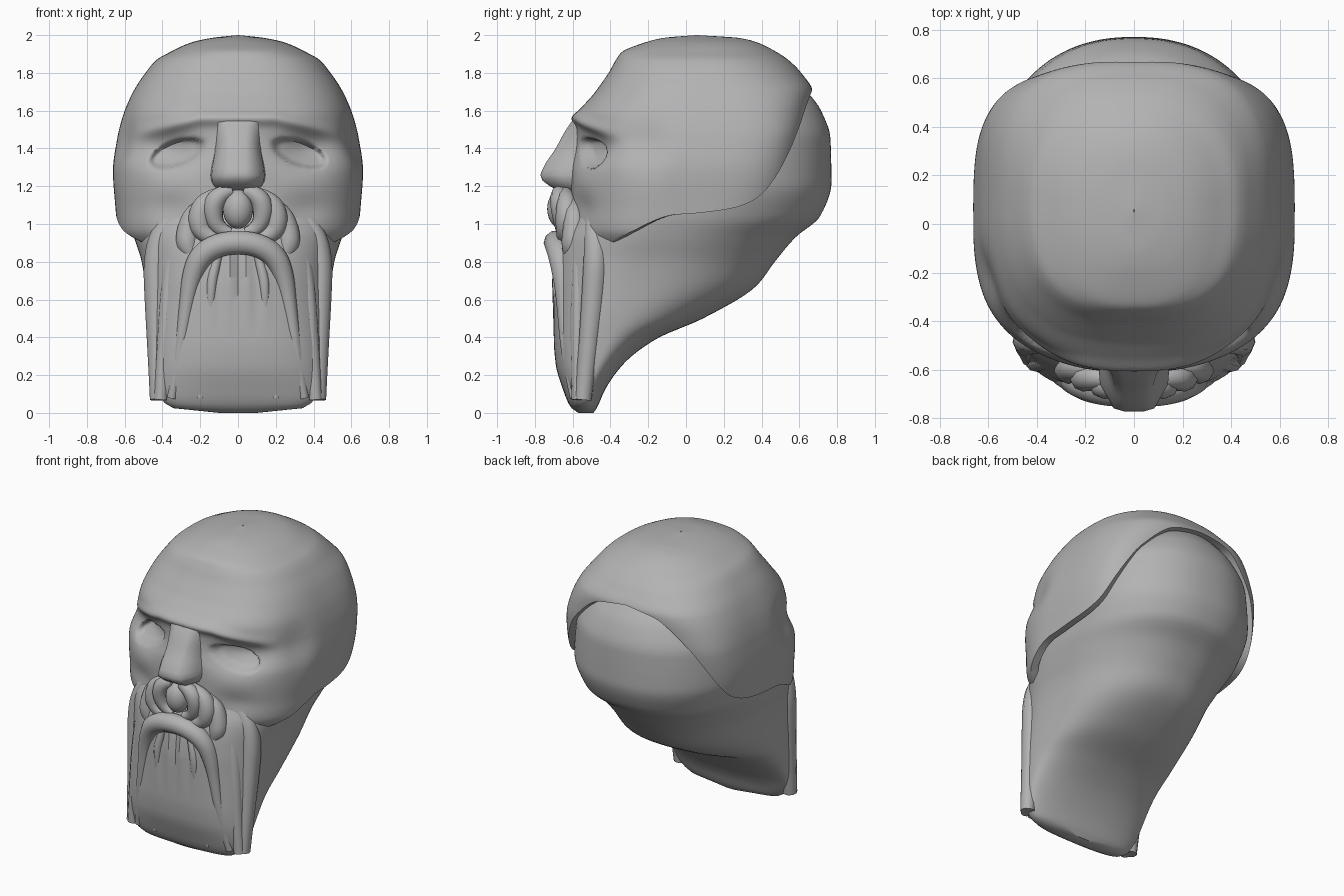
import bpy, bmesh, math
from mathutils import Vector

if "Cube" in bpy.data.objects:
    bpy.data.objects.remove(bpy.data.objects["Cube"])

grey = bpy.data.materials.new("stone grey")
grey.diffuse_color = (0.45, 0.45, 0.45, 1)
grey.use_nodes = True
grey.node_tree.nodes["Principled BSDF"].inputs["Base Color"].default_value = grey.diffuse_color


def finish(ob, angle=40):
    ob.data.materials.clear()
    ob.data.materials.append(grey)
    bpy.ops.object.select_all(action='DESELECT')
    ob.select_set(True)
    bpy.context.view_layer.objects.active = ob
    bpy.ops.object.shade_smooth_by_angle(angle=math.radians(angle))
    return ob


def lookup(table, k):
    """Smooth, overshoot-free interpolation in rows of (key, values...)."""
    if k <= table[0][0]:
        return table[0][1:]
    if k >= table[-1][0]:
        return table[-1][1:]
    i = next(i for i in range(len(table) - 1) if k <= table[i + 1][0])
    a, b = table[i], table[i + 1]
    h = b[0] - a[0]
    f = (k - a[0]) / h

    def slope(j, c):
        j = max(0, min(len(table) - 2, j))
        return (table[j + 1][c] - table[j][c]) / (table[j + 1][0] - table[j][0])

    def tangent(j, c):
        s, t = slope(j - 1, c), slope(j, c)
        return 2 * s * t / (s + t) if s * t > 0 else 0

    return [(1 + 2 * f) * (1 - f) ** 2 * a[c] + f * (1 - f) ** 2 * h * tangent(i, c)
            + f * f * (3 - 2 * f) * b[c] + f * f * (f - 1) * h * tangent(i + 1, c)
            for c in range(1, len(a))]


def section(row, th, z, nf, nb):
    """Point on a rounded section; th = 0 at the front, pi at the back."""
    yf, yb, w, yc = row
    c, s = math.cos(th), math.sin(th)
    n = nf if c > 0 else nb
    x = math.copysign(w * abs(s) ** (2 / n), s)
    r = abs(c) ** (2 / n)
    return Vector((x, yc + (yf - yc) * r if c > 0 else yc + (yb - yc) * r, z))


def grid(name, point, cols, rows, caps=False, angle=40, drop=None):
    """Closed-around surface from point(column angle, row fraction)."""
    bm = bmesh.new()
    rings = [[bm.verts.new(point(2 * math.pi * i / cols, j / rows))
              for i in range(cols)] for j in range(rows + 1)]
    for a, b in zip(rings, rings[1:]):
        for i in range(cols):
            k = (i + 1) % cols
            bm.faces.new((a[i], a[k], b[k], b[i]))
    if caps:
        bm.faces.new(rings[0][::-1])
        bm.faces.new(rings[-1])
    bmesh.ops.remove_doubles(bm, verts=bm.verts, dist=0.0004)
    bmesh.ops.recalc_face_normals(bm, faces=bm.faces)
    if drop:
        hidden = [f for f in bm.faces if drop(f.calc_center_median())]
        bmesh.ops.delete(bm, geom=hidden, context='FACES')
    me = bpy.data.meshes.new(name)
    bm.to_mesh(me)
    bm.free()
    ob = bpy.data.objects.new(name, me)
    bpy.context.collection.objects.link(ob)
    return finish(ob, angle)


def strand(name, pts, thick, mirror=True):
    """Smooth tapered roll through (x, y, z, radius) points."""
    cu = bpy.data.curves.new(name, 'CURVE')
    cu.dimensions = '3D'
    cu.bevel_depth = thick
    cu.bevel_resolution = 3
    cu.use_fill_caps = True
    cu.resolution_u = 6
    for side in ((1, -1) if mirror else (1,)):
        sp = cu.splines.new('NURBS')
        sp.points.add(len(pts) - 1)
        for p, (x, y, z, r) in zip(sp.points, pts):
            p.co = (x * side, y, z, 1)
            p.radius = r
        sp.use_endpoint_u = True
        sp.order_u = 3
    ob = bpy.data.objects.new(name, cu)
    bpy.context.collection.objects.link(ob)
    bpy.ops.object.select_all(action='DESELECT')
    ob.select_set(True)
    bpy.context.view_layer.objects.active = ob
    bpy.ops.object.convert(target='MESH')
    return finish(bpy.context.view_layer.objects.active, 50)


# Back of head, neck and beard core: z, front y, back y, half width, widest y
CORE = [(0.0, -.57, -.49, .10, -.53), (.03, -.61, -.47, .36, -.54), (.12, -.65, -.43, .43, -.52),
        (.26, -.69, -.33, .455, -.47), (.39, -.70, -.16, .465, -.42), (.5, -.70, .09, .475, -.37),
        (.67, -.70, .37, .49, -.28), (.8, -.69, .47, .51, -.2), (.93, -.66, .58, .55, -.1),
        (1.04, -.6, .71, .58, 0), (1.22, -.5, .77, .6, .1), (1.45, -.4, .765, .58, .1),
        (1.6, -.3, .715, .5, .1), (1.75, -.2, .6, .33, .1)]


def core_point(th, t):
    z = 1.75 * t
    p = section(lookup(CORE, z), th, z, 2.6, 2.25)
    # hair grooves combed into the front of the beard
    if p.y < -.5 and abs(p.x) < .2:
        fade = max(0, min(1, (z - .4) / .3, (1 - z) / .15))
        p.y += .012 * math.cos(p.x * 2 * math.pi / .1) * fade * (1 - (p.x / .2) ** 2)
    return p


grid("beard_and_back_of_head", core_point, 160, 70, caps=True,
     drop=lambda c: c.z > 1.15 and (c.y < 0 or c.z > 1.745))

# Face and skull cap shell: as above, plus front and back squareness
SKULL = [(.85, -.55, .45, .53, -.1, 2.5, 3), (.97, -.60, .5, .635, -.06, 2.5, 3.4),
         (1.1, -.61, .55, .65, -.06, 2.4, 3.9), (1.28, -.61, .59, .662, -.05, 2.4, 4.2),
         (1.45, -.585, .625, .64, .05, 2.5, 4), (1.57, -.575, .65, .61, .08, 2.5, 3.5),
         (1.7, -.48, .67, .555, .1, 2.6, 2.9), (1.8, -.41, .61, .49, .1, 2.6, 2.5),
         (1.87, -.37, .54, .43, .1, 2.6, 2.3), (1.91, -.34, .48, .36, .1, 2.5, 2.2),
         (1.96, -.22, .38, .25, .1, 2.3, 2.1), (1.985, -.12, .28, .14, .08, 2, 2),
         (2.0, .05, .06, .003, .055, 2, 2)]
# Height of the shell's lower edge by angle from the front
EDGE = [(0, 1.12), (25, 1.02), (40, .92), (50, .89), (70, .96), (90, 1.05), (108, 1.09),
        (120, 1.14), (135, 1.28), (150, 1.50), (165, 1.68), (180, 1.72)]


def skull_point(th, t):
    deg = math.degrees(th)
    low = lookup(EDGE, min(deg, 360 - deg))[0]
    z = low + (2 - low) * math.sin(max(0, t - .01) / .99 * math.pi / 2)
    *row, nf, nb = lookup(SKULL, z)
    p = section(row, th, z, nf, nb)
    if t == 0:  # rolled-in rim
        p.x, p.y = p.x * .93, p.y * .93
    if p.y < -.1:
        x = abs(p.x)
        # brow ridge, drooping outward above a broad socket hollow
        span = max(0, 1 - (x / .56) ** 4)
        p.y -= .03 * span * math.exp(-((z - 1.56 + .25 * max(0, x - .2)) / .035) ** 2)
        p.y += .08 * math.exp(-((x - .37) / .17) ** 2 - ((z - 1.39) / .1) ** 2)
        # slanted eye opening
        dx, dz = x - .325, z - 1.375
        u, v = .94 * dx - .34 * dz, .34 * dx + .94 * dz
        d = (u / .145) ** 2 + (v / .062) ** 2
        p.y += .05 * min(1, max(0, (1.15 - d) / .4))
        # hollow beneath the cheekbones
        p.y += .02 * math.exp(-((x - .36) / .12) ** 2 - ((z - 1.08) / .08) ** 2)
    # temple hollow
    dent = .025 * math.exp(-((p.y + .22) / .12) ** 2 - ((z - 1.42) / .14) ** 2)
    p.x -= math.copysign(min(dent, abs(p.x) * .2), p.x)
    return p


grid("face_and_skull_cap", skull_point, 220, 110, angle=60)

# Nose: z, front y, half width at the ridge, half width at the base
NOSE = [(1.17, -.66, .075, .10), (1.20, -.72, .09, .125), (1.25, -.772, .085, .14),
        (1.30, -.755, .08, .135), (1.4, -.69, .08, .12), (1.5, -.635, .09, .13), (1.59, -.57, .13, .18)]


def nose_point(th, t):
    z = 1.17 + .42 * t
    yf, a, b = lookup(NOSE, z)
    loop = [(-a, yf + .012), (-a * .5, yf), (a * .5, yf), (a, yf + .012),
            (b, yf + .11), (b * 1.1, -.5), (-b * 1.1, -.5), (-b, yf + .11)]
    x, y = loop[round(th / (2 * math.pi) * 8) % 8]
    return Vector((x, y, z))


grid("nose", nose_point, 8, 14, caps=True, angle=65)


# Rounded tuft under the nose
def tuft_point(th, t):
    r = math.sin(math.pi * t)
    return Vector((.08 * r * math.sin(th), -.66 - .075 * r * math.cos(th), 1.08 - .105 * math.cos(math.pi * t)))


grid("centre_tuft", tuft_point, 24, 14)

# Nested moustache rolls either side of the tuft
strand("inner_moustache_roll", [(.03, -.67, 1.18, .6), (.10, -.67, 1.16, 1), (.14, -.66, 1.08, 1.1),
                                (.11, -.65, .97, .8), (.04, -.65, .95, .6)], .052)
strand("middle_moustache_roll", [(.08, -.64, 1.17, .6), (.17, -.63, 1.13, 1), (.21, -.63, 1.04, 1.2),
                                 (.19, -.63, .95, 1.1), (.12, -.65, .92, .7)], .052)
strand("outer_moustache_roll", [(.14, -.60, 1.14, .5), (.23, -.59, 1.07, 1), (.265, -.59, .97, 1.2),
                                (.27, -.60, .88, 1.2), (.24, -.61, .84, .8)], .052)

# Arched lip roll running into the long inner beard strands
half = [(.11, -.685, .89, 1.3), (.20, -.665, .83, 1.3), (.245, -.65, .72, 1.1), (.27, -.645, .58, .8),
        (.31, -.63, .3, .65), (.35, -.59, .08, .5)]
arch = [(-x, y, z, r) for x, y, z, r in reversed(half)] + [(0, -.69, .905, 1.3)] + half
strand("arched_lip_roll", arch, .05, mirror=False)

# Fine locks hanging below the lip
strand("short_lock", [(.10, -.675, .84, .7), (.135, -.68, .74, 1.1), (.145, -.68, .6, .9), (.145, -.67, .45, .3)], .028)
strand("side_lock", [(.15, -.655, .83, .7), (.20, -.655, .72, 1), (.21, -.65, .45, .9), (.2, -.615, .08, .7)], .028)

# Heavy outer strands from the cheeks to the beard tips
strand("cheek_strand", [(.32, -.50, 1.08, .5), (.40, -.48, .98, .9), (.435, -.475, .82, 1.1), (.43, -.49, .6, 1.05),
                        (.425, -.52, .3, .85), (.42, -.545, .07, .75)], .062)
strand("inner_cheek_strand", [(.27, -.55, 1.0, .5), (.33, -.555, .88, 1), (.36, -.56, .7, 1.1),
                              (.385, -.57, .4, 1), (.41, -.57, .07, .8)], .045)
